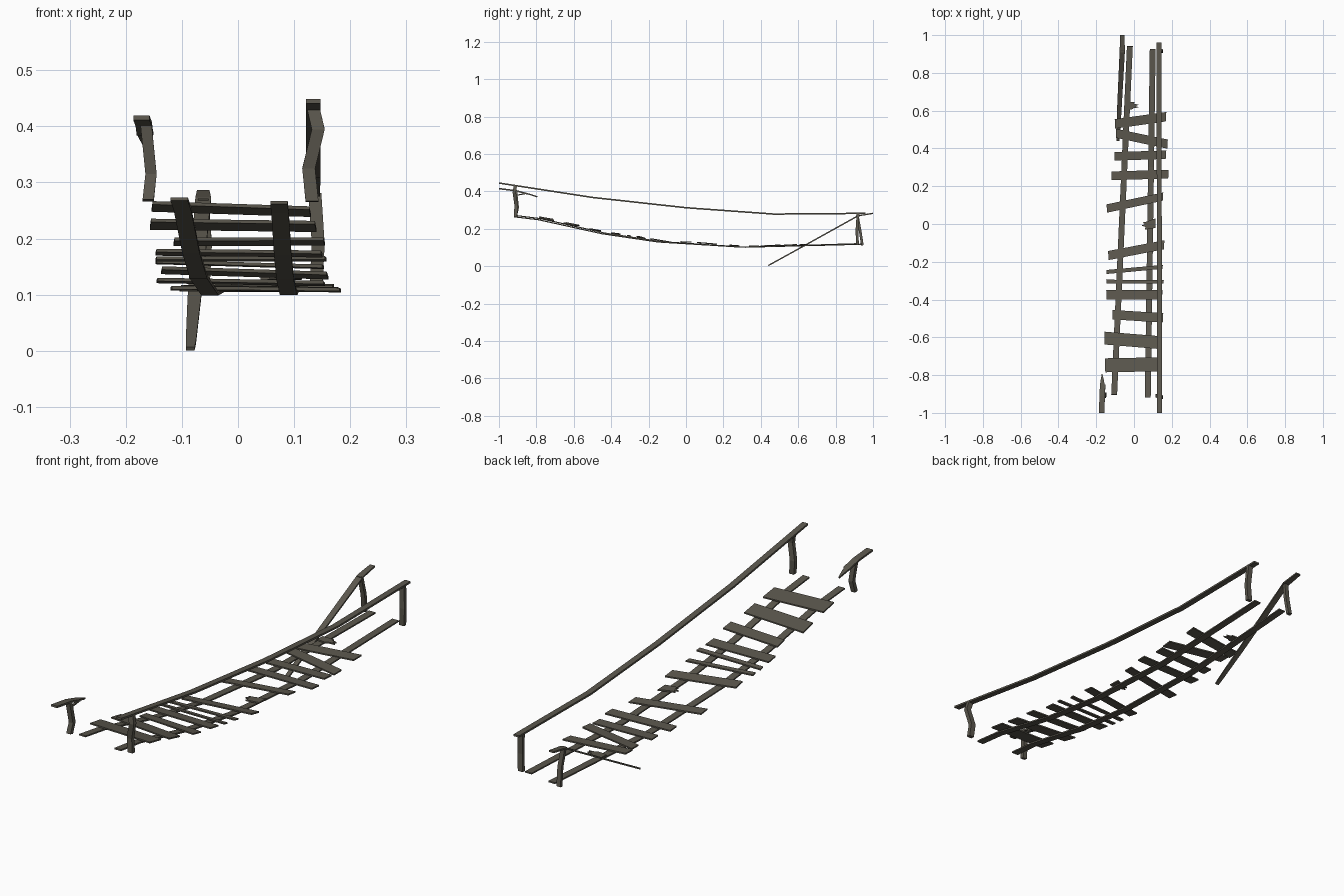
import bpy, bmesh
from mathutils import Vector

wood = bpy.data.materials.new("weathered_wood")
wood.diffuse_color = (0.105, 0.096, 0.075, 1)


def finish(name, bm):
    bmesh.ops.recalc_face_normals(bm, faces=bm.faces)
    me = bpy.data.meshes.new(name)
    bm.to_mesh(me)
    bm.free()
    me.materials.append(wood)
    ob = bpy.data.objects.new(name, me)
    bpy.context.collection.objects.link(ob)
    return ob


def beam(name, path, w, t, taper=None):
    """Rectangular section (w across x, t thick) swept along a path."""
    bm = bmesh.new()
    pts = [Vector(p) for p in path]
    side = Vector((1, 0, 0))
    rings = []
    for i, p in enumerate(pts):
        d = (pts[min(i + 1, len(pts) - 1)] - pts[max(i - 1, 0)]).normalized()
        n = side.cross(d).normalized()
        s = taper[i] if taper else 1
        rings.append([bm.verts.new(p + side * a * w / 2 * s + n * b * t / 2)
                      for a, b in ((-1, -1), (1, -1), (1, 1), (-1, 1))])
    for r, q in zip(rings, rings[1:]):
        for k in range(4):
            bm.faces.new((r[k], r[(k + 1) % 4], q[(k + 1) % 4], q[k]))
    bm.faces.new(rings[0])
    bm.faces.new(rings[-1])
    return finish(name, bm)


# sagging deck curve (y, z)
SAG = [(-0.91, 0.268), (-0.78, 0.252), (-0.44, 0.176), (-0.14, 0.131),
       (0.31, 0.102), (0.935, 0.119)]


def deck(y):
    for (a, za), (b, zb) in zip(SAG, SAG[1:]):
        if y <= b:
            return za + (y - a) / (b - a) * (zb - za)
    return SAG[-1][1]


def slab(name, outline, cy, lift=0.006, pitch=0.0, roll=0.0, t=0.006):
    """Plan outline laid on the sagging deck and thickened."""
    slope = (deck(cy + 0.08) - deck(cy - 0.08)) / 0.16 + pitch
    bm = bmesh.new()
    lo, hi = [], []
    for x, y in outline:
        z = deck(cy) + lift + slope * (y - cy) + roll * x
        lo.append(bm.verts.new((x, y, z - t / 2)))
        hi.append(bm.verts.new((x, y, z + t / 2)))
    bm.faces.new(hi)
    bm.faces.new(lo[::-1])
    n = len(lo)
    for i in range(n):
        j = (i + 1) % n
        bm.faces.new((lo[i], lo[j], hi[j], hi[i]))
    return finish(name, bm)


# deck stringers
for name, x0, x1, dz in (("left_stringer", -0.105, -0.022, 0.002),
                         ("right_stringer", 0.073, 0.099, -0.003)):
    beam(name, [(x0 + (x1 - x0) * (y + 0.91) / 1.845, y + dz * 3, z + dz * (0.3 - y))
                for y, z in SAG], 0.031, 0.006)

# planks: left x, left y, right x, right y, width, extra pitch, roll
PLANKS = [
    (-0.100, 0.530, 0.168, 0.568, 0.050, 0.03, 0.00),
    (-0.094, 0.480, 0.176, 0.423, 0.048, 0.02, 0.00),
    (-0.102, 0.358, 0.168, 0.367, 0.045, -0.02, 0.00),
    (-0.118, 0.255, 0.181, 0.264, 0.046, 0.00, -0.01),
    (-0.143, 0.082, 0.152, 0.145, 0.044, -0.02, 0.00),
    (-0.135, -0.167, 0.158, -0.110, 0.048, -0.06, 0.00),
    (-0.145, -0.254, 0.150, -0.227, 0.021, 0.05, -0.02),
    (-0.145, -0.305, 0.155, -0.306, 0.020, -0.02, 0.00),
    (-0.145, -0.375, 0.148, -0.374, 0.050, 0.03, -0.01),
    (-0.113, -0.480, 0.152, -0.497, 0.050, 0.03, -0.01),
    (-0.155, -0.604, 0.137, -0.628, 0.068, 0.02, -0.03),
    (-0.152, -0.748, 0.127, -0.743, 0.074, 0.02, -0.03),
]
for i, (x0, y0, x1, y1, w, pitch, roll) in enumerate(PLANKS):
    h = w / 2
    slab(f"plank_{i + 1}", [(x0, y0 - h), (x1, y1 - h), (x1 + 0.003, y1 + h), (x0 - 0.002, y0 + h)],
         (y0 + y1) / 2, lift=0.005 if i < 4 else 0.008, pitch=pitch, roll=roll)

# snapped plank stubs with splintered ends
slab("broken_plank_middle", [(0.114, -0.020), (0.113, 0.030), (0.072, 0.014), (0.045, 0.008),
                             (0.058, 0.000), (0.040, -0.008), (0.062, -0.016), (0.056, -0.030),
                             (0.085, -0.026)], 0, pitch=0.03, lift=0.008)
slab("broken_plank_back", [(-0.052, 0.612), (-0.012, 0.606), (0.000, 0.614), (0.027, 0.617),
                           (0.010, 0.624), (0.024, 0.632), (0.000, 0.637), (0.004, 0.645),
                           (-0.050, 0.646)], 0.63)

# intact right handrail
beam("right_handrail", [(0.134, -1.0, 0.445), (0.134, -0.5, 0.368), (0.134, 0.0, 0.313),
                        (0.133, 0.47, 0.279), (0.133, 0.96, 0.283)], 0.026, 0.008)

# broken left handrail, front remnant with splinters
beam("left_handrail_front", [(-0.172, -1.0, 0.415), (-0.168, -0.91, 0.404),
                             (-0.166, -0.85, 0.388)], 0.029, 0.008)
beam("left_rail_splinter_long", [(-0.168, -0.86, 0.391), (-0.168, -0.83, 0.383),
                                 (-0.169, -0.795, 0.371)], 0.026, 0.007, [1, 0.7, 0.12])
beam("left_rail_splinter_short", [(-0.156, -0.905, 0.380), (-0.158, -0.86, 0.388)],
     0.014, 0.006, [0.2, 1])

# broken left handrail, fallen back length
beam("left_handrail_back", [(-0.062, 1.0, 0.283), (-0.062, 0.92, 0.270), (-0.078, 0.60, 0.092),
                            (-0.084, 0.46, 0.015), (-0.085, 0.44, 0.004)],
     0.028, 0.007, [0.8, 1, 0.85, 0.65, 0.55])

# crooked posts
beam("front_right_post", [(0.134, -0.912, 0.432), (0.143, -0.918, 0.395),
                          (0.126, -0.908, 0.325), (0.132, -0.912, 0.266)], 0.023, 0.018)
beam("front_left_post", [(-0.164, -0.912, 0.405), (-0.155, -0.902, 0.315),
                         (-0.160, -0.912, 0.268)], 0.020, 0.018)
beam("back_right_post", [(0.137, 0.92, 0.281), (0.143, 0.914, 0.190),
                         (0.139, 0.917, 0.115)], 0.023, 0.015)
beam("back_left_post", [(-0.062, 0.916, 0.272), (-0.056, 0.931, 0.190),
                        (-0.060, 0.943, 0.112)], 0.019, 0.014)
